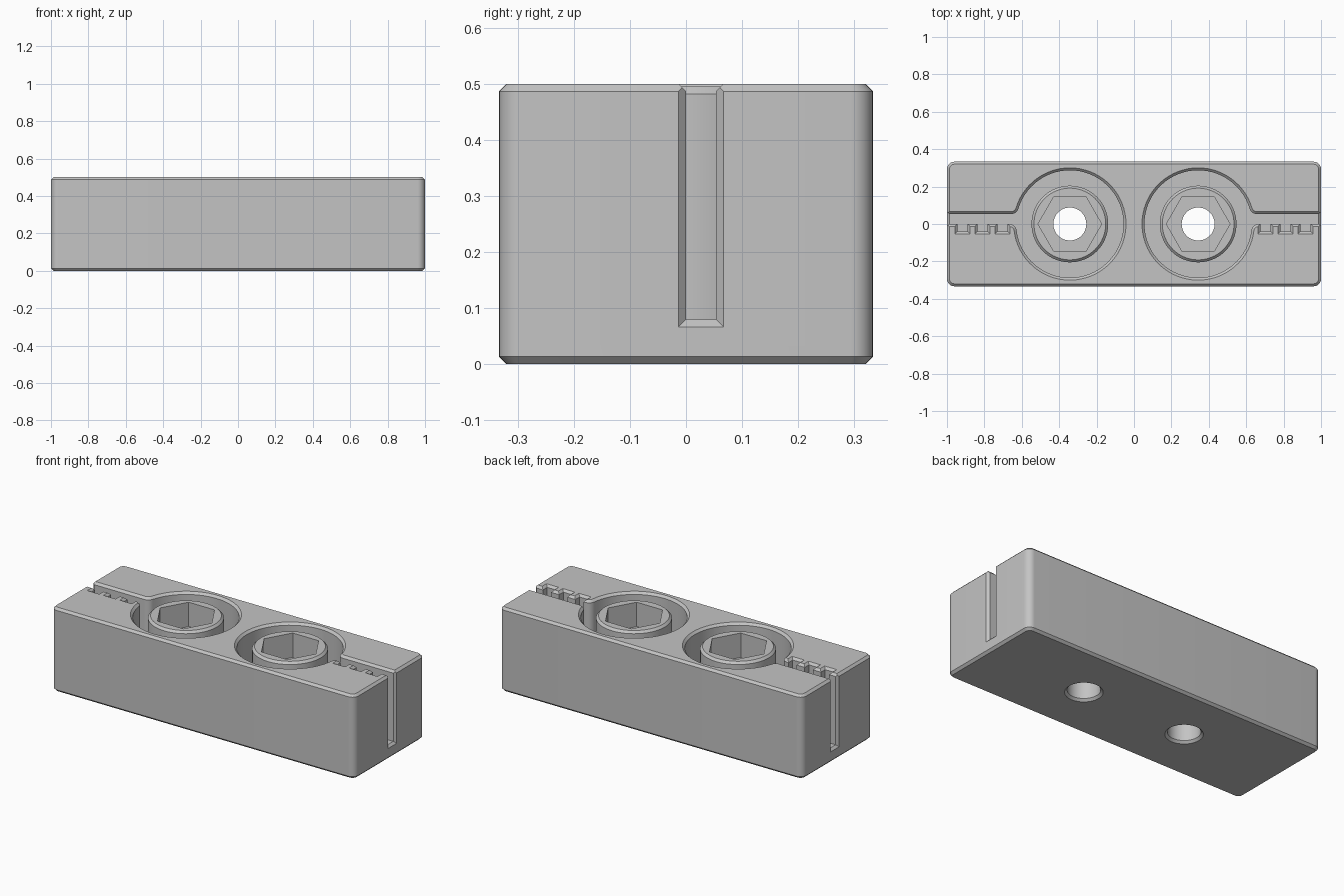
import bpy, bmesh
from math import sin, cos, pi, sqrt, atan2

if "Cube" in bpy.data.objects:
    bpy.data.objects.remove(bpy.data.objects["Cube"], do_unlink=True)

HX, HY, H = 1.0, 0.333, 0.5      # block half length, half width, height
E = 0.0133                       # chamfer
OVER = 0.01                      # how far cutters reach past a face
CX, R = 0.343, 0.287             # pocket centre and radius
SLOT, FLOOR, FILLET = 0.0533, 0.08, 0.04
BORE, BOSS_TOP = 0.088, 0.495

grey = bpy.data.materials.new("plain grey")
grey.use_nodes = True
grey.diffuse_color = (0.55, 0.55, 0.55, 1)
grey.node_tree.nodes["Principled BSDF"].inputs["Base Color"].default_value = (0.55, 0.55, 0.55, 1)


def loft(name, rings):
    """Closed solid through rings that have equal point counts."""
    bm = bmesh.new()
    loops = [[bm.verts.new(p) for p in ring] for ring in rings]
    n = len(loops[0])
    for a, b in zip(loops, loops[1:]):
        for i in range(n):
            j = (i + 1) % n
            bm.faces.new((a[i], a[j], b[j], b[i]))
    bm.faces.new(loops[0])
    bm.faces.new(loops[-1])
    bmesh.ops.recalc_face_normals(bm, faces=bm.faces)
    mesh = bpy.data.meshes.new(name)
    bm.to_mesh(mesh)
    bm.free()
    mesh.materials.append(grey)
    obj = bpy.data.objects.new(name, mesh)
    bpy.context.collection.objects.link(obj)
    return obj


def at(points, z):
    return [(x, y, z) for x, y in points]


def arc(cx, cy, r, a0, a1, n):
    return [(cx + r * cos(a0 + (a1 - a0) * i / n), cy + r * sin(a0 + (a1 - a0) * i / n))
            for i in range(n + 1)]


def circle(cx, r, n=64):
    return arc(cx, 0, r, 0, 2 * pi, n)[:n]


def rounded_rect(inset):
    r, pts = 0.04, []
    for k, (sx, sy) in enumerate([(1, 1), (-1, 1), (-1, -1), (1, -1)]):
        pts += arc(sx * (HX - r), sy * (HY - r), r - inset, k * pi / 2, (k + 1) * pi / 2, 10)
    return pts


def rect(x0, x1, y0, y1, grow=0):
    return [(x0 - grow, y0 - grow), (x1 + grow, y0 - grow), (x1 + grow, y1 + grow), (x0 - grow, y1 + grow)]


def channel(side, grow):
    """Round pocket with a filleted slot out to the end face."""
    f = FILLET
    up_y, low_y = SLOT + f, -f
    up_x, low_x = sqrt((R + f)**2 - up_y**2), sqrt((R + f)**2 - low_y**2)
    a, b = atan2(up_y, up_x), atan2(-low_y, low_x)
    pts = [(1.1, SLOT + grow)]
    pts += arc(CX + up_x, up_y, f - grow, -pi / 2, a - pi, 8)
    pts += arc(CX, 0, R + grow, a, 2 * pi - b, 64)[1:-1]
    pts += arc(CX + low_x, low_y, f - grow, pi - b, pi / 2, 8)
    pts += [(1.1, -grow)]
    return [(side * x, y) for x, y in pts]


def flared(name, outline):
    """Cutter that opens into a chamfer at the top face."""
    return loft(name, [at(outline(0), FLOOR), at(outline(0), H - E), at(outline(E + OVER), H + OVER)])


def cut(target, cutters):
    bpy.context.view_layer.objects.active = target
    for c in cutters:
        c.hide_render = True
        mod = target.modifiers.new("cut", "BOOLEAN")
        mod.operation, mod.solver, mod.object = "DIFFERENCE", "EXACT", c
        bpy.ops.object.modifier_apply(modifier=mod.name)
        bpy.data.objects.remove(c, do_unlink=True)


def smooth(obj):
    bpy.ops.object.select_all(action="DESELECT")
    obj.select_set(True)
    bpy.context.view_layer.objects.active = obj
    bpy.ops.object.shade_smooth_by_angle(angle=pi / 6)


# Chamfered block with rounded upright edges
body = loft("clamp_body", [at(rounded_rect(E), 0), at(rounded_rect(0), E),
                           at(rounded_rect(0), H - E), at(rounded_rect(E), H)])

for side, label in ((1, "left"), (-1, "right")):
    # Pocket and belt slot
    cutters = [flared("channel_cutter", lambda g: channel(side, g))]

    # Chamfered mouth of the slot on the end face
    def mouth(x, g):
        return [(side * x, y, z) for y, z in
                ((-g, FLOOR - g), (SLOT + g, FLOOR - g), (SLOT + g, H + E), (-g, H + E))]
    cutters.append(loft("mouth_cutter", [mouth(HX - E, 0), mouth(HX + OVER, E + OVER)]))

    # Belt tooth notches along the front wall of the slot
    for i in range(3):
        x = side * (0.703 + 0.107 * i)
        cutters.append(flared("notch_cutter",
                              lambda g: rect(x - 0.027, x + 0.027, -0.04, 0.02, g)))

    # Bolt hole with a chamfer underneath
    c = side * CX
    cutters.append(loft("bore_cutter", [at(circle(c, BORE + E + OVER), -OVER),
                                        at(circle(c, BORE), E), at(circle(c, BORE), H)]))
    cut(body, cutters)

    # Raised boss with hexagonal nut recess and bolt hole
    boss = loft(label + "_boss", [at(circle(c, 0.205), FLOOR), at(circle(c, 0.205), BOSS_TOP - E),
                                  at(circle(c, 0.205 - E), BOSS_TOP)])
    cut(boss, [loft("nut_cutter", [at(circle(c, 0.17, 6), 0.35), at(circle(c, 0.17, 6), H + E)]),
               loft("bolt_cutter", [at(circle(c, BORE), 0), at(circle(c, BORE), H)])])
    smooth(boss)

smooth(body)
